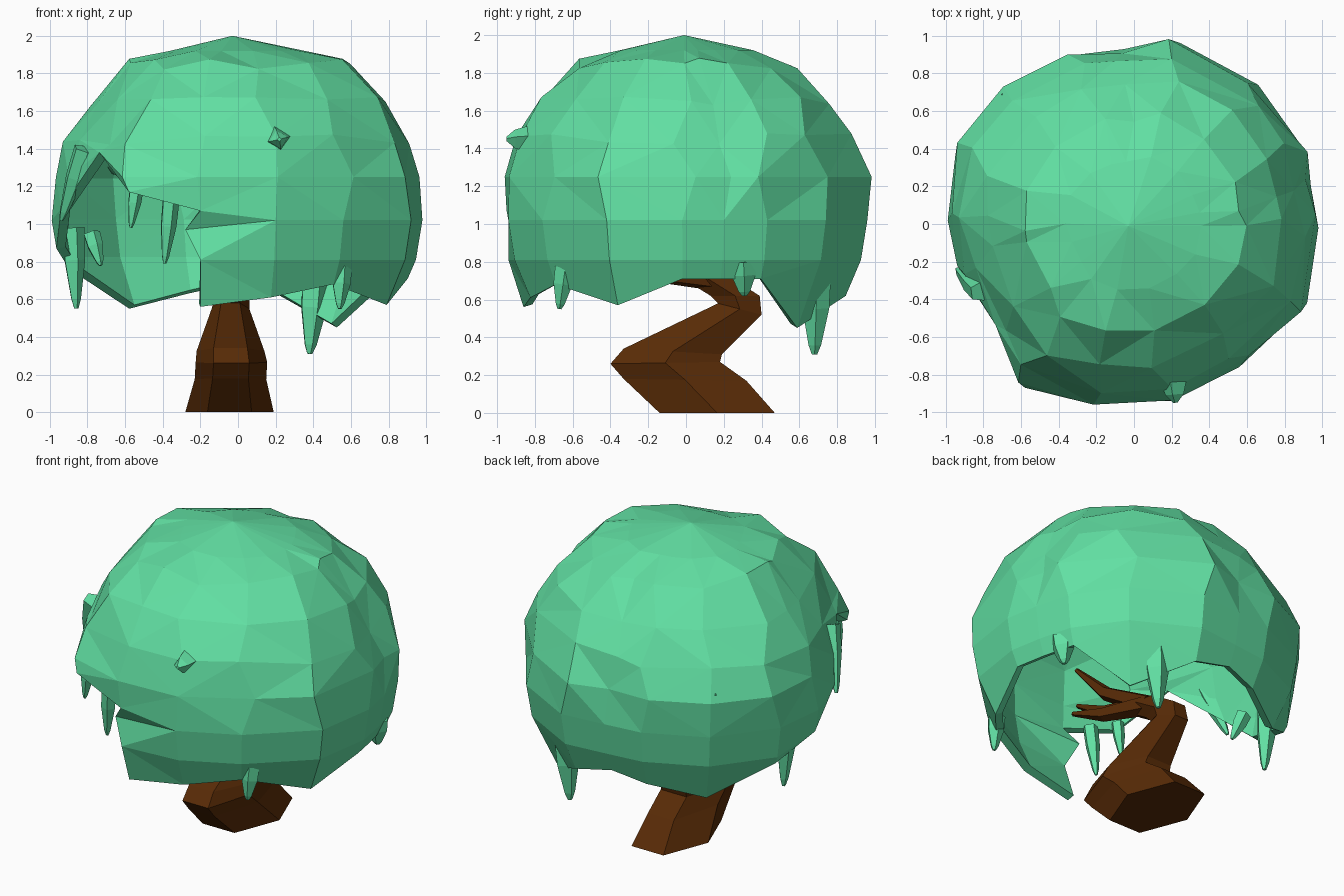
import bpy, bmesh, math, random
from mathutils import Vector

random.seed(11)
cube = bpy.data.objects.get("Cube")
if cube:
    bpy.data.objects.remove(cube)


def make_material(name, color):
    mat = bpy.data.materials.new(name)
    mat.use_nodes = True
    mat.diffuse_color = color
    mat.node_tree.nodes["Principled BSDF"].inputs["Base Color"].default_value = color
    return mat


leaf_green = make_material("leaf_green", (0.12, 0.74, 0.365, 1))
bark_brown = make_material("bark_brown", (0.098, 0.024, 0.002, 1))


def finish(name, bm, mat, closed=True):
    if closed:
        bmesh.ops.recalc_face_normals(bm, faces=bm.faces)
    mesh = bpy.data.meshes.new(name)
    bm.to_mesh(mesh)
    bm.free()
    mesh.materials.append(mat)
    obj = bpy.data.objects.new(name, mesh)
    bpy.context.collection.objects.link(obj)
    return obj


def loft(name, rings, mat):
    """Skin a list of equal-sized point rings and cap both ends."""
    bm = bmesh.new()
    loops = [[bm.verts.new(p) for p in ring] for ring in rings]
    n = len(loops[0])
    for low, high in zip(loops, loops[1:]):
        for k in range(n):
            m = (k + 1) % n
            bm.faces.new((low[k], low[m], high[m], high[k]))
    bm.faces.new(loops[0])
    bm.faces.new(loops[-1])
    return finish(name, bm, mat)


def tube(name, points, radii, mat, sides=5):
    """Tapered tube along a path."""
    pts = [Vector(p) for p in points]
    rings = []
    for i, (p, r) in enumerate(zip(pts, radii)):
        along = pts[min(i + 1, len(pts) - 1)] - pts[max(i - 1, 0)]
        u = along.cross(Vector((0.83, 0.31, 0.2))).normalized()
        v = along.cross(u).normalized()
        angles = [math.tau * k / sides for k in range(sides)]
        rings.append([p + r * (u * math.cos(a) + v * math.sin(a)) for a in angles])
    return loft(name, rings, mat)


# Trunk: six-sided sections, each with front (y, z), back (y, z), x centre, half width
sections = [
    ((-.14, 0), (.47, 0), -.045, .235),
    ((-.33, .18), (.32, .17), -.04, .19),
    ((-.40, .26), (.18, .27), -.035, .19),
    ((-.33, .34), (.19, .31), -.04, .18),
    ((.17, .58), (.40, .52), -.04, .10),
    ((.13, .62), (.39, .62), -.03, .09),
    ((.0, .7), (.2, .74), -.01, .08),
]
trunk_rings = []
for (y0, z0), (y1, z1), xc, half in sections:
    ring = []
    for k in range(6):
        a = math.radians(30 + 60 * k)
        t = 0.5 + 0.5 * math.cos(a) / math.cos(math.pi / 6)
        ring.append((xc + half * math.sin(a), y0 + (y1 - y0) * t, z0 + (z1 - z0) * t))
    trunk_rings.append(ring)
loft("trunk", trunk_rings, bark_brown)

# Branches curving up and forward inside the crown
branch_ends = [(.18, -.36, .8), (.04, -.48, .96), (.1, -.42, 1.16)]
for i, end in enumerate(branch_ends):
    root = Vector((0, .14, .71))
    tip = Vector(end)
    bend = root.lerp(tip, 0.6) - Vector((0, 0, .1 * (tip.z - root.z) + .02))
    tube(f"branch_{i + 1}", [root, bend, tip], [.065, .045, .015], bark_brown)

# Crown: hollow shell, each column has its widest (x, y) and the height of its lower rim
columns = [
    (.98, -.02, .71), (.94, .2, .71), (.88, .43, .71), (.66, .74, .45),
    (.25, .96, .62), (-.05, .93, .68), (-.3, .9, .63), (-.68, .72, .55),
    (-.95, .36, .76), (-.99, .02, .87), (-.94, -.22, 1.08), (-.77, -.56, 1.38),
    (-.58, -.87, 1.17), (-.2, -.95, 1.07), (.2, -.94, .61), (.56, -.76, .68),
    (.92, -.42, .57),
]
profile = [(.42, .78), (.55, .85), (.81, .965), (1.02, 1), (1.25, 1), (1.46, .93),
           (1.66, .8), (1.87, .59), (1.93, .32), (2, 0)]
levels = [1.92, 1.86, 1.66, 1.46, 1.25, 1.02, .81, 0]


def spread(z):
    for (za, ra), (zb, rb) in zip(profile, profile[1:]):
        if z <= zb:
            return ra + (rb - ra) * (z - za) / (zb - za)


bm = bmesh.new()
grid = []
for x, y, rim in columns:
    column = []
    for level in levels:
        z = max(level, rim)
        p = Vector((x, y)) * spread(z)
        # Loosen the upper rings so the facets become irregular
        if z > 1.1 and z != rim:
            p *= random.uniform(.97, 1.02)
            p.rotate(Vector((1, random.uniform(-.09, .09))).to_2d().to_3d()
                     .rotation_difference(Vector((1, 0, 0))).to_matrix().to_2x2())
            if 1.3 < z < 1.9:
                z += random.uniform(-.04, .02)
        column.append(bm.verts.new((p.x, p.y, z)))
    grid.append(column)
apex = bm.verts.new((-.03, -.01, 2))
slit = 13  # the column beside the slit above the front flap
below = levels.index(1.02)
for j, a in enumerate(grid):
    b = grid[(j + 1) % len(grid)]
    bm.faces.new((apex, a[0], b[0]))
    for i in range(len(levels) - 1):
        if j == slit and i >= below:
            continue
        bm.faces.new((a[i], a[i + 1], b[i + 1], b[i]))

# Front flap hanging below the slit
corner, side, foot = [bm.verts.new(p) for p in
                      ((-.28, -.89, .97), (-.2, -.94, .81), (-.2, -.86, .56))]
edge = grid[slit + 1]
bm.faces.new((grid[slit][below], corner, edge[below]))
bm.faces.new((edge[below], corner, side))
bm.faces.new((edge[below], side, edge[-2]))
bm.faces.new((side, foot, edge[-1], edge[-2]))
bmesh.ops.remove_doubles(bm, verts=bm.verts, dist=.0005)
bmesh.ops.triangulate(bm, faces=[f for f in bm.faces if len(f.verts) > 3])
crown = finish("crown", bm, leaf_green, closed=False)
shell = crown.modifiers.new("thickness", "SOLIDIFY")
shell.thickness = .05
shell.offset = -1

# Hanging leaf tips: top, tip, width
drips = [
    ((.41, .69, .72), (.38, .68, .31), .1),
    ((-.88, .2, .98), (-.86, .2, .55), .08),
    ((.55, -.64, .77), (.54, -.67, .55), .07),
    ((.82, .3, .8), (.81, .31, .62), .09),
    ((-.36, -.84, 1.12), (-.39, -.82, .79), .06),
    ((-.54, -.8, 1.2), (-.57, -.8, .98), .05),
    ((-.82, -.36, 1.4), (-.94, -.24, 1.02), .07),
    ((-.78, .1, .95), (-.73, .05, .78), .06),
]
for i, (top, tip, width) in enumerate(drips):
    top, tip = Vector(top), Vector(tip)
    path = [top, top.lerp(tip, .4), top.lerp(tip, .88), tip]
    tube(f"hanging_leaf_{i + 1}", path, [width * .8, width * .75, width * .35, width * .15],
         leaf_green)

# Small leaf tufts poking out of the crown: base, tip
tufts = [
    ((.21, -.84, 1.45), (.22, -.95, 1.45)),
    ((-.6, .6, 1.33), (-.7, .69, 1.29)),
]
for i, (base, tip) in enumerate(tufts):
    base, tip = Vector(base), Vector(tip)
    tube(f"leaf_tuft_{i + 1}", [base, base.lerp(tip, .6), tip], [.07, .05, .012],
         leaf_green, sides=4)
